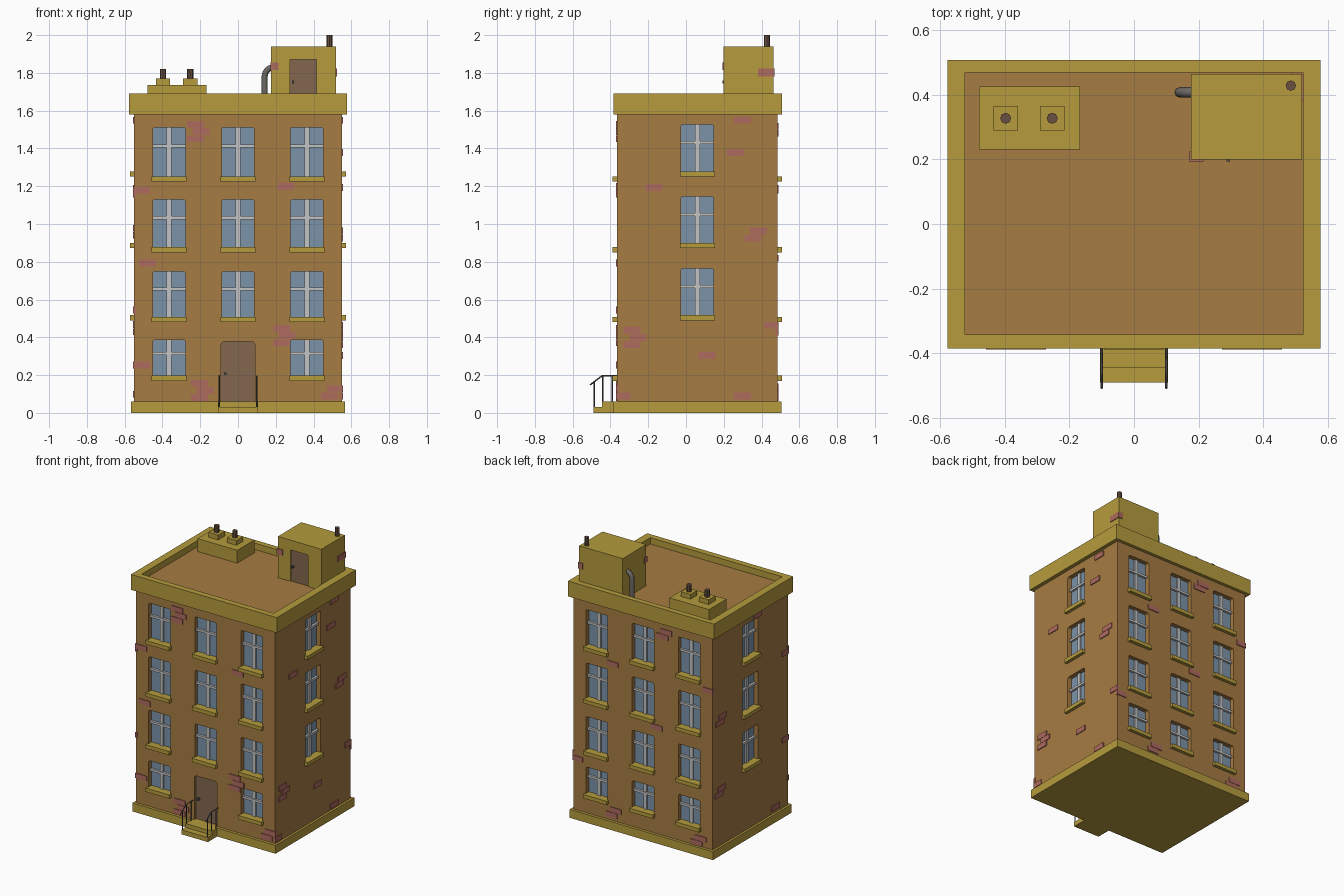
import bpy, bmesh, math
from mathutils import Matrix

cube = bpy.data.objects.get("Cube")
if cube:
    bpy.data.objects.remove(cube, do_unlink=True)


def material(name, r, g, b):
    m = bpy.data.materials.new(name)
    m.use_nodes = True
    m.diffuse_color = (r, g, b, 1)
    m.node_tree.nodes["Principled BSDF"].inputs["Base Color"].default_value = (r, g, b, 1)
    return m


WALL = material("brown_wall", .38, .2, .055)
TRIM = material("ochre_trim", .46, .33, .047)
GLASS = material("blue_glass", .2, .295, .4)
FRAME = material("pale_frame", .55, .55, .55)
DOOR = material("door_brown", .225, .137, .078)
POT = material("dark_clay", .14, .08, .053)
BRICK = material("pink_brick", .43, .145, .115)
IRON = material("dark_iron", .09, .09, .095)
PIPE = material("grey_pipe", .15, .135, .125)
FLAT = Matrix()


def box(bm, x, y, z, M=FLAT, rounded=0):
    """Add a box from three (low, high) ranges, optionally rounding its top corners."""
    part = bmesh.new()
    bmesh.ops.create_cube(part, size=1)
    for v in part.verts:
        v.co = [r[0] if c < 0 else r[1] for r, c in zip((x, y, z), v.co)]
    if rounded:
        top = [e for e in part.edges
               if all(abs(v.co.z - z[1]) < 1e-5 for v in e.verts)
               and abs(e.verts[0].co.x - e.verts[1].co.x) < 1e-5]
        bmesh.ops.bevel(part, geom=top, offset=rounded, segments=3, profile=.5, affect='EDGES')
    part.transform(M)
    temp = bpy.data.meshes.new("temp")
    part.to_mesh(temp)
    part.free()
    bm.from_mesh(temp)
    bpy.data.meshes.remove(temp)


def finish(name, bm, *mats):
    me = bpy.data.meshes.new(name)
    bm.to_mesh(me)
    bm.free()
    for m in mats:
        me.materials.append(m)
    ob = bpy.data.objects.new(name, me)
    bpy.context.collection.objects.link(ob)
    return ob


def block(name, mat, *ranges, **kw):
    bm = bmesh.new()
    box(bm, *ranges, **kw)
    return finish(name, bm, mat)


def baked(ob):
    return bpy.data.meshes.new_from_object(
        ob.evaluated_get(bpy.context.evaluated_depsgraph_get()))


def carve(ob, cutter_bm):
    """Cut openings out of an object and drop the cutter."""
    cutter = finish("opening_cutter", cutter_bm, ob.data.materials[0])
    cutter.hide_render = True
    mod = ob.modifiers.new("openings", 'BOOLEAN')
    mod.object, mod.solver = cutter, 'EXACT'
    bpy.context.view_layer.update()
    me = baked(ob)
    ob.modifiers.clear()
    ob.data = me
    bpy.data.objects.remove(cutter, do_unlink=True)


def tube(name, mat, radius, paths, res=2):
    cu = bpy.data.curves.new(name, 'CURVE')
    cu.dimensions, cu.bevel_depth, cu.bevel_resolution = '3D', radius, res
    cu.use_fill_caps = True
    for path in paths:
        s = cu.splines.new('POLY')
        s.points.add(len(path) - 1)
        for p, co in zip(s.points, path):
            p.co = (*co, 1)
    temp = bpy.data.objects.new("temp", cu)
    bpy.context.collection.objects.link(temp)
    bpy.context.view_layer.update()
    me = baked(temp)
    bpy.data.objects.remove(temp, do_unlink=True)
    me.materials.clear()
    me.materials.append(mat)
    ob = bpy.data.objects.new(name, me)
    bpy.context.collection.objects.link(ob)
    return ob


def cylinder(name, mat, x, y, z0, z1, r):
    bm = bmesh.new()
    bmesh.ops.create_cone(bm, cap_ends=True, segments=8, radius1=r, radius2=r, depth=z1 - z0,
                          matrix=Matrix.Translation((x, y, (z0 + z1) / 2)))
    return finish(name, bm, mat)


# Main masses
HX, HY, CY = .55, .425, .06
block("plinth", TRIM, (-.566, .566), (-.385, .505), (0, .06))
body = block("brick_body", WALL, (-HX, HX), (CY - HY, CY + HY), (.03, 1.6))

# Parapet with a sunken roof
bm = bmesh.new()
box(bm, (-.577, .577), (-.385, .508), (1.58, 1.69))
bm.normal_update()
roof = max(bm.faces, key=lambda f: f.normal.z)
bmesh.ops.inset_region(bm, faces=[roof], thickness=.04)
bottom = bmesh.ops.extrude_face_region(bm, geom=[roof])["geom"]
bm.faces.remove(roof) if roof.is_valid else None
for f in [g for g in bottom if isinstance(g, bmesh.types.BMFace)]:
    f.material_index = 1
    for v in f.verts:
        v.co.z = 1.645
for v in bm.verts:
    if abs(v.co.x) < .56:
        v.co.x = math.copysign(.522, v.co.x)
        v.co.y = -.342 if v.co.y < 0 else .468
bmesh.ops.recalc_face_normals(bm, faces=bm.faces)
finish("parapet_and_roof", bm, TRIM, WALL)

# Windows and loose bricks on each wall; bricks are (across, height, rows)
LONG = [(.195, .387), (.505, .748), (.875, 1.13), (1.25, 1.512)]
SHORT = [(.515, .765), (.897, 1.146), (1.276, 1.528)]
WALLS = {
    "front": (0, HY, HX, LONG, (-.365, 0, .365),
              [(-.21, 1.49, 3), (-.51, 1.18, 1), (.255, 1.2, 1), (-.48, .795, 1),
               (.245, .41, 3), (-.51, .255, 1), (-.19, .12, 3), (.5, .11, 2)]),
    "left": (90, HX, HY, SHORT, (0,),
             [(.24, 1.55, 1), (.2, 1.38, 1), (-.23, 1.195, 1), (.31, .945, 2),
              (-.33, .4, 3), (.05, .305, 1), (.4, .465, 1), (.24, .09, 1), (-.4, .09, 1)]),
    "back": (180, HY, HX, LONG, (-.365, 0, .365),
             [(.17, 1.5, 2), (-.24, 1.18, 1), (.52, 1.19, 1), (.11, .82, 1),
              (-.52, .43, 1), (-.23, .12, 2), (.44, .1, 2)]),
    "right": (270, HX, HY, SHORT, (0,),
              [(.08, 1.55, 1), (.4, 1.16, 1), (-.33, .96, 2), (.4, .545, 1),
               (-.34, .45, 2), (.28, .1, 1)]),
}
cuts = bmesh.new()
W, DEEP = .086, .04
for side, (turn, out, half, rows, columns, bricks) in WALLS.items():
    M = (Matrix.Translation((0, CY, 0)) @ Matrix.Rotation(math.radians(turn), 4, 'Z')
         @ Matrix.Translation((0, -out, 0)))
    glass, frames, sills, loose = (bmesh.new() for _ in range(4))
    for u in columns:
        for i, (z0, z1) in enumerate(rows):
            if side == "front" and u == 0 and i == 0:
                continue
            span = (u - W, u + W)
            box(cuts, span, (-.05, DEEP), (z0, z1), M, rounded=.012)
            box(glass, span, (DEEP - .008, DEEP + .01), (z0, z1), M)
            box(frames, (u - .013, u + .013), (DEEP - .018, DEEP), (z0, z1), M)
            mid = z0 + (z1 - z0) * .62
            box(frames, span, (DEEP - .024, DEEP), (mid - .008, mid + .008), M)
            box(sills, (u - .093, u + .093), (-.023, DEEP), (z0 - .025, z0 + .002), M)
    for u, z, n in bricks:
        for k in range(n):
            c = u + (k % 2 - .5) * .03 * (n > 1)
            low = z + (k - n / 2) * .038
            box(loose, (max(c - .045, -half - .005), min(c + .045, half + .005)),
                (-.006, .01), (low, low + .036), M)
    finish(side + "_window_glass", glass, GLASS)
    finish(side + "_window_bars", frames, FRAME)
    finish(side + "_window_sills", sills, TRIM)
    finish(side + "_loose_bricks", loose, BRICK)

# Entrance door
FRONT = CY - HY
box(cuts, (-.09, .09), (FRONT - .05, FRONT + .03), (.06, .378), rounded=.02)
carve(body, cuts)
block("entrance_door", DOOR, (-.09, .09), (FRONT + .022, FRONT + .04), (.06, .378))
block("entrance_door_handle", IRON, (-.074, -.062), (FRONT + .005, FRONT + .025), (.2, .215))

# Entrance steps with railings
block("lower_step", TRIM, (-.105, .105), (-.49, -.38), (0, .032))
block("upper_step", TRIM, (-.105, .105), (-.445, -.36), (0, .06))
rails = []
for x in (-.1, .1):
    rails += [[(x, -.508, .148), (x, -.445, .196), (x, -.36, .196)],
              [(x, -.485, .03), (x, -.485, .166)],
              [(x, -.44, .06), (x, -.44, .196)],
              [(x, -.39, .06), (x, -.39, .196)]]
tube("step_railings", IRON, .004, rails, res=0)

# Chimney stack with two pots
block("chimney_stack", TRIM, (-.48, -.167), (.23, .425), (1.64, 1.737))
for name, x in (("right", -.397), ("left", -.253)):
    block(name + "_pot_base", TRIM, (x - .038, x + .038), (.289, .365), (1.73, 1.771))
    cylinder(name + "_chimney_pot", POT, x, .327, 1.765, 1.82, .017)

# Roof stair house
house = block("stair_house", TRIM, (.176, .52), (.199, .464), (1.64, 1.94))
cuts = bmesh.new()
box(cuts, (.275, .415), (.15, .211), (1.645, 1.87))
carve(house, cuts)
block("roof_door", DOOR, (.275, .415), (.207, .22), (1.645, 1.87))
block("roof_door_handle", IRON, (.286, .297), (.193, .21), (1.745, 1.76))
cylinder("roof_flue", POT, .485, .428, 1.93, 2, .016)
bm = bmesh.new()
box(bm, (.171, .215), (.193, .225), (1.815, 1.855))
box(bm, (.49, .525), (.38, .469), (1.78, 1.822))
finish("stair_house_loose_bricks", bm, BRICK)

# Bent vent pipe joining the stair house
bend = [(.191 - .05 * math.cos(t), .407, 1.78 + .05 * math.sin(t))
        for t in (math.pi / 2 * k / 6 for k in range(7))]
vent = tube("vent_pipe", PIPE, .016, [[(.141, .407, 1.64)] + bend])
for p in vent.data.polygons:
    p.use_smooth = len(p.vertices) == 4
